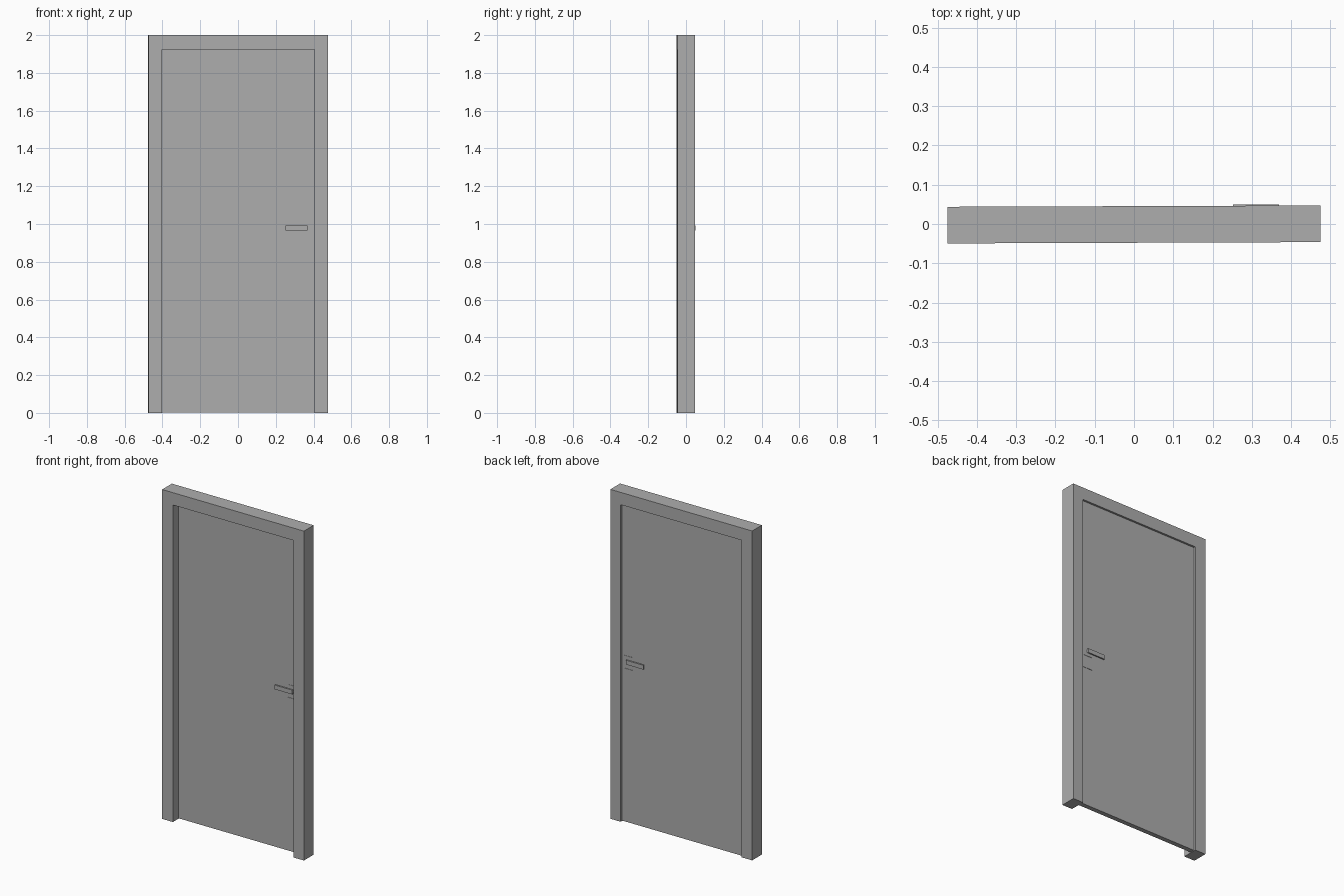
import bpy, bmesh
from mathutils import Matrix

cube = bpy.data.objects.get("Cube")
if cube:
    bpy.data.objects.remove(cube, do_unlink=True)

# One grey for every part
grey = bpy.data.materials.new("plain grey")
grey.use_nodes = True
colour = (0.42, 0.42, 0.42, 1)
grey.diffuse_color = colour
grey.node_tree.nodes["Principled BSDF"].inputs["Base Color"].default_value = colour

# The whole door stands very slightly turned
TURN = Matrix.Rotation(0.0035, 4, "Z")


def finish(name, bm):
    bmesh.ops.recalc_face_normals(bm, faces=bm.faces)
    mesh = bpy.data.meshes.new(name)
    bm.to_mesh(mesh)
    bm.free()
    mesh.materials.append(grey)
    obj = bpy.data.objects.new(name, mesh)
    obj.matrix_world = TURN
    bpy.context.collection.objects.link(obj)
    return obj


def prism(name, outline, y0, y1):
    """Extrude an x-z outline from y0 to y1."""
    bm = bmesh.new()
    face = bm.faces.new([bm.verts.new((x, y0, z)) for x, z in outline])
    moved = bmesh.ops.extrude_face_region(bm, geom=[face])["geom"]
    verts = [g for g in moved if isinstance(g, bmesh.types.BMVert)]
    bmesh.ops.translate(bm, verts=verts, vec=(0, y1 - y0, 0))
    return finish(name, bm)


def box(name, x0, x1, y0, y1, z0, z1):
    return prism(name, [(x0, z0), (x1, z0), (x1, z1), (x0, z1)], y0, y1)


# Frame: two jambs and a head in one piece
HALF, LEFT, RIGHT, HEAD = 0.475, -0.403, 0.406, 1.925
prism("door_frame",
      [(-HALF, 0), (LEFT, 0), (LEFT, HEAD), (RIGHT, HEAD),
       (RIGHT, 0), (HALF, 0), (HALF, 2), (-HALF, 2)], -0.0478, 0.0455)

# Leaf: deep reveal at the front, shallow at the back
FRONT, BACK = 0.005, 0.0335
box("door_leaf", LEFT, RIGHT, FRONT, BACK, 0.003, HEAD)

# Handle set on both faces
for side, face, out in (("front", FRONT, -1), ("back", BACK, 1)):
    def fitting(name, x0, x1, near, far, z0, z1):
        a, b = sorted((face + out * near, face + out * far))
        box(side + "_" + name, x0, x1, a, b, z0, z1)

    fitting("handle_rosette", 0.331, 0.392, 0, 0.002, 0.95, 1.012)
    fitting("lock_rosette", 0.331, 0.392, 0, 0.002, 0.872, 0.934)
    fitting("handle_stem", 0.353, 0.369, 0.002, 0.008, 0.97, 0.988)
    fitting("handle_lever", 0.252, 0.369, 0.007, 0.015, 0.966, 0.992)
